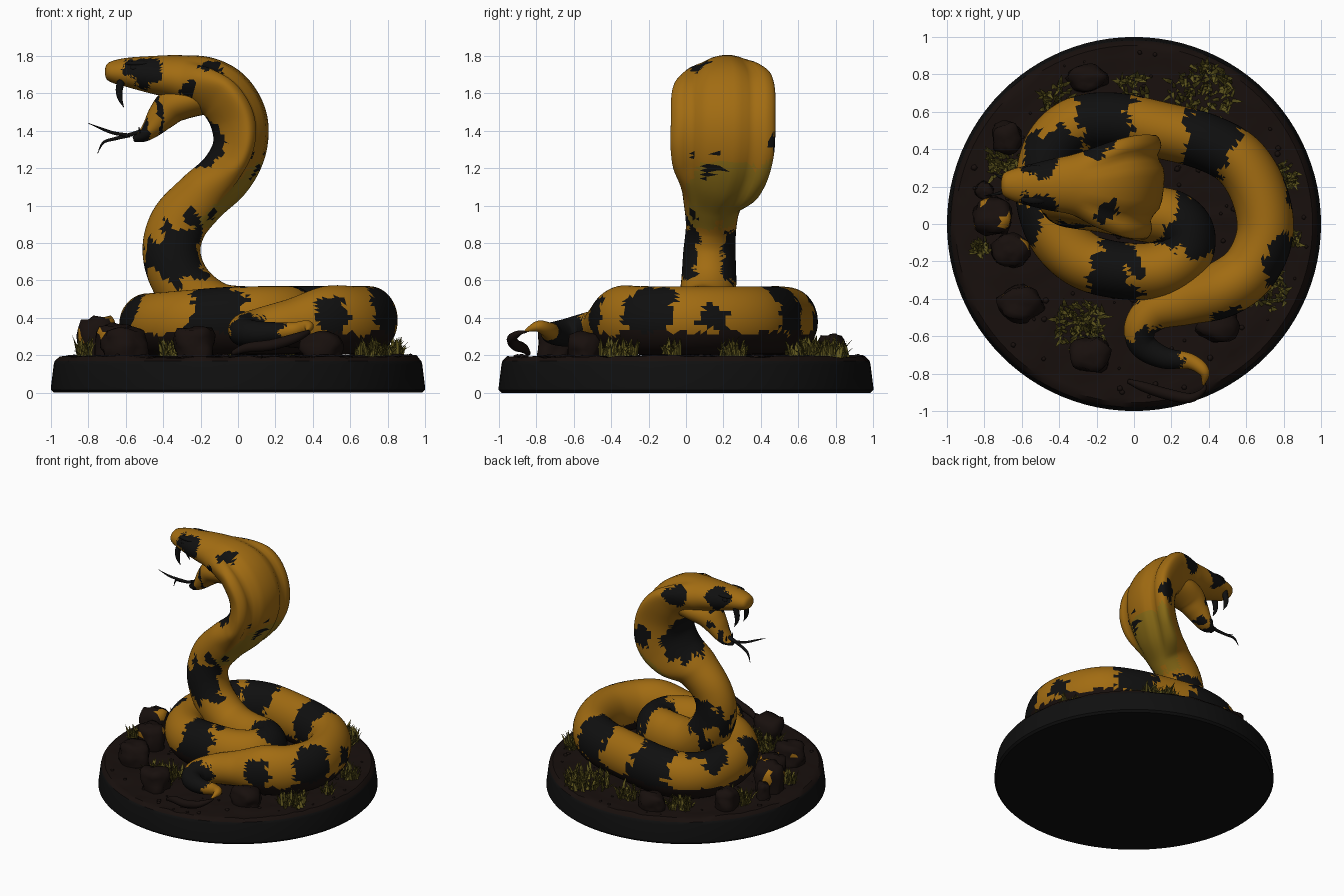
import bpy, bmesh, math, random
from mathutils import Vector, Matrix, noise

if "Cube" in bpy.data.objects:
    bpy.data.objects.remove(bpy.data.objects["Cube"])

random.seed(4)
Z = Vector((0, 0, 1))

def mat(name, r, g, b):
    m = bpy.data.materials.new(name)
    m.diffuse_color = (r, g, b, 1)
    m.use_nodes = True
    m.node_tree.nodes["Principled BSDF"].inputs["Base Color"].default_value = m.diffuse_color
    return m

GOLD = mat("gold", .36, .15, .006)
BLACK = mat("black", .005, .005, .005)
OLIVE = mat("olive", .27, .16, .009)
SOIL = mat("soil", .009, .005, .004)
GRASS = mat("grass", .11, .09, .012)

def finish(bm, name, mats, smooth=True):
    bmesh.ops.recalc_face_normals(bm, faces=bm.faces)
    me = bpy.data.meshes.new(name)
    bm.to_mesh(me)
    bm.free()
    for m in mats:
        me.materials.append(m)
    ob = bpy.data.objects.new(name, me)
    bpy.context.collection.objects.link(ob)
    for p in me.polygons:
        p.use_smooth = smooth
    return ob

def spline(pts, n):
    """Catmull-Rom through tuples of any length."""
    out = []
    for i in range(len(pts) - 1):
        q = [pts[max(0, min(len(pts) - 1, i + k))] for k in (-1, 0, 1, 2)]
        for s in range(n):
            t = s / n
            out.append([.5 * (2 * b + (c - a) * t + (2 * a - 5 * b + 4 * c - d) * t * t
                              + (3 * b - a - 3 * c + d) * t ** 3) for a, b, c, d in zip(*q)])
    out.append(list(pts[-1]))
    return out

def loft(name, pts, sides, n, mats, side=None, colour=None):
    """Tube through (x, y, z, half width, half height) stations."""
    st = spline(pts, n)
    P = [Vector(s[:3]) for s in st]
    bm = bmesh.new()
    rings = []
    for i, s in enumerate(st):
        T = (P[min(i + 1, len(P) - 1)] - P[max(i - 1, 0)]).normalized()
        if side is None:
            side = Z.cross(T)
        if abs(T.z) < .25 and s[2] < .5:      # keep the coils level
            side = Z.cross(T)
        side = (side - T * side.dot(T)).normalized()
        D = T.cross(side)
        w, h = max(s[3], .002), max(s[4], .002)
        k = max(0, min(1, (w - .17) / .09))   # how far the hood is spread
        ring = []
        for j in range(sides):
            a = math.tau * j / sides
            c, sn = math.cos(a), math.sin(a)
            u = w * math.copysign(abs(c) ** (1 - .25 * k), c)
            d = h * sn * (1 - .38 * k * c * c) + k * .065 * c * c
            if sn > 0:
                d -= k * .035 * math.exp(-((abs(c) - .5) / .17) ** 2)
            ring.append(bm.verts.new(P[i] + side * u + D * d))
        rings.append(ring)
    for a, b in zip(rings, rings[1:]):
        for j in range(sides):
            bm.faces.new((a[j], a[j - 1], b[j - 1], b[j]))
    bm.faces.new(rings[0])
    bm.faces.new(rings[-1])
    if colour:
        bmesh.ops.triangulate(bm, faces=bm.faces)
        for f in bm.faces:
            f.material_index = colour(f.calc_center_median())
    return finish(bm, name, mats)

# Snake: tail, coils, raised neck with hood, upper head
tail = [(.37, -.86, .33, .006), (.375, -.79, .355, .03), (.30, -.735, .335, .042), (.16, -.715, .32, .058),
        (.05, -.65, .32, .073), (.035, -.55, .335, .088), (.12, -.46, .345, .108), (.28, -.41, .37, .13)]
coil = [(.47, -.35), (.62, -.24), (.7, -.05), (.67, .16), (.56, .34), (.38, .44), (.15, .5), (-.1, .55),
        (-.3, .53), (-.43, .42), (-.48, .25), (-.47, .08), (-.40, -.08), (-.26, -.20), (-.06, -.25),
        (.13, -.245), (.26, -.17), (.28, -.05), (.2, .03), (.04, .06)]
neck = [(-.14, .1, .44, .15, .16), (-.29, .12, .57, .148, .155), (-.355, .125, .74, .14, .155),
        (-.32, .135, .9, .135, .155), (-.2, .145, 1.04, .165, .145), (-.07, .18, 1.16, .24, .14),
        (.005, .2, 1.3, .278, .14), (.005, .205, 1.45, .28, .15), (-.065, .205, 1.58, .275, .15),
        (-.18, .205, 1.65, .23, .145), (-.32, .21, 1.685, .165, .12), (-.46, .208, 1.7, .135, .1),
        (-.58, .208, 1.712, .105, .08), (-.66, .21, 1.715, .08, .062), (-.7, .21, 1.715, .055, .042),
        (-.712, .21, 1.715, .01, .01)]

def coil_z(x):                                # coils sink slightly to the left
    return .387 + .05 * min(0, x)

body = ([(x, y, z, r, r) for x, y, z, r in tail]
        + [(x, y, coil_z(x), .152, .182 + .03 * min(0, x)) for x, y in coil] + neck)

# Dark patches: centre and radius
patches = [(-.14, .56, .4, .21), (.4, .44, .42, .2), (.8, -.2, .45, .15), (-.1, -.26, .4, .2),
           (.3, -.03, .42, .19), (-.42, .36, .45, .17), (.1, -.7, .32, .17), (.5, -.48, .42, .1),
           (.83, .15, .4, .08), (-.56, .02, .42, .12), (-.3, .12, .73, .2), (-.07, .2, 1.3, .2),
           (-.14, .2, 1.15, .12), (-.5, .08, 1.73, .1), (-.5, .33, 1.74, .09), (-.24, .04, 1.63, .05),
           (-.13, .06, 1.77, .07), (.06, .48, 1.35, .08), (-.2, .42, 1.7, .08), (-.24, .1, .92, .11)]

def skin(c):
    j = .05 * noise.noise(c * 14) + random.uniform(-.01, .01)
    if c.z + j * .6 < .32 and not (c.y < -.5):
        return 3                              # belly in the soil
    spine = abs(c.y - .13) < .07 + j and c.x > -.27 and .56 < c.z < 1
    if not spine and any((c - Vector(p[:3])).length + j < p[3] for p in patches):
        return 1
    return 2 if .9 < c.z + j < 1.23 and c.x > .02 + (c.z - 1.15) else 0

SKIN = (GOLD, BLACK, OLIVE, SOIL)
loft("snake_body", body, 44, 8, SKIN, colour=skin)
back = Vector((0, -1, 0))
jaw = [(-.1, .21, 1.6, .15, .1), (-.24, .21, 1.57, .15, .095), (-.34, .21, 1.54, .128, .095),
       (-.405, .21, 1.48, .098, .08), (-.46, .21, 1.415, .078, .055), (-.51, .21, 1.372, .058, .034),
       (-.56, .21, 1.355, .02, .014)]
loft("lower_jaw", jaw, 28, 6, SKIN, back, lambda c: 1 if c.x < -.4 and noise.noise(c * 12) > -.05 else 0)

# Fangs, eyes and brows, mirrored about the head's middle
def ball(name, centre, scale, m):
    bm = bmesh.new()
    bmesh.ops.create_uvsphere(bm, u_segments=20, v_segments=12, radius=1,
                              matrix=Matrix.Translation(centre) @ Matrix.Diagonal((*scale, 1)))
    return finish(bm, name, [m])

for s, tag in ((-1, "right"), (1, "left")):
    y = .21 + s * .058
    loft("fang_" + tag, [(-.62, y, 1.68, .022, .022), (-.635, y, 1.62, .02, .02), (-.63, y, 1.57, .013, .013),
                         (-.61, y, 1.525, .001, .001)], 10, 4, [BLACK], back)
    loft("lower_tooth_" + tag, [(-.52, y - s * .02, 1.37, .01, .01), (-.53, y - s * .02, 1.42, .001, .001)],
         8, 3, [BLACK], back)
    ball("eye_" + tag, (-.555, .21 + s * .092, 1.735), (.024, .018, .018), BLACK)
    ball("brow_" + tag, (-.53, .21 + s * .075, 1.76), (.075, .028, .016), BLACK)
    # Forked tongue
    loft("tongue_fork_" + tag, [(-.58, .21, 1.375, .012, .01),
                                (-.66, .21 + s * .02, 1.372 - s * .015, .011, .009),
                                (-.72, .21 + s * .045, 1.372 - s * .035, .009, .007),
                                (-.8 + (s > 0) * .05, .21 + s * .06, 1.36 - s * .08, .001, .001)],
         8, 5, [BLACK], back)
loft("tongue", [(-.4, .21, 1.46, .025, .012), (-.5, .21, 1.405, .02, .012), (-.59, .21, 1.375, .013, .011)],
     10, 5, [BLACK], back)

# Round base with rough soil on top
def ground(x, y):
    p = Vector((x, y, 0))
    return .194 + .012 * noise.noise(p * 4) + .012 * noise.noise(p * 13)

bm = bmesh.new()
N = 96
rows = [(.985, 0), (1, .015), (1, .03), (.985, .15), (.98, .17)] + [(r, None) for r in
        (.955, .93, .9, .87, .83, .79, .75, .71, .67, .63, .56, .48, .4, .3, .2, .1)]
rings = []
for r, z in rows:
    pts = [(r * math.cos(math.tau * i / N), r * math.sin(math.tau * i / N)) for i in range(N)]
    rings.append([bm.verts.new((x, y, ground(x, y) if z is None else z)) for x, y in pts])
bm.faces.new(rings[0])
bm.faces.new(rings[-1]).material_index = 1
for k, (a, b) in enumerate(zip(rings, rings[1:])):
    for i in range(N):
        bm.faces.new((a[i - 1], a[i], b[i], b[i - 1])).material_index = int(k > 3)
base = finish(bm, "base", (BLACK, SOIL))
bpy.context.view_layer.objects.active = base
base.select_set(True)
bpy.ops.object.shade_smooth_by_angle(angle=math.radians(35))

# Rocks and pebbles
def rock(bm, x, y, z, rx, ry, rz, seed):
    for v in bmesh.ops.create_icosphere(bm, subdivisions=3 if rx > .04 else 1, radius=1)["verts"]:
        p = v.co.copy()
        a = math.atan2(p.y, p.x)
        m = max(abs(p.z), math.hypot(p.x, p.y) * (1 - .1 * abs(math.sin(2 * a + seed))))
        p = p.lerp(p / m, .6) * (.95 + .22 * noise.noise(p * 1.7 + Vector((seed * 7.3, 0, 0))))
        v.co = (x + p.x * rx, y + p.y * ry, z + p.z * rz)

stones = [(-.75, .04, .11, .1, .23), (-.66, -.14, .1, .09, .19), (-.61, -.43, .12, .1, .17), (-.23, -.7, .11, .1, .17),
          (.45, -.54, .12, .09, .14), (-.25, .78, .11, .07, .13), (-.68, .46, .08, .09, .16), (-.8, .18, .05, .05, .13)]
for i, (x, y, rx, ry, h) in enumerate(stones):
    bm = bmesh.new()
    rock(bm, x, y, .19 + h * .3, rx, ry, h * .66, i)
    if i < 3:                                  # speckled stones
        for f in bm.faces:
            c = f.calc_center_median()
            f.material_index = 1 if c.z > .27 and noise.noise(c * 11) > .25 else 0
    finish(bm, f"rock_{i + 1}", (SOIL, GOLD))
bm = bmesh.new()
for i in range(110):
    a, d, r = random.uniform(0, math.tau), .93 * math.sqrt(random.random()), random.uniform(.006, .018)
    x, y = d * math.cos(a), d * math.sin(a)
    rock(bm, x, y, ground(x, y), r, r, r * .7, i)
finish(bm, "pebbles", [SOIL])

# Dead root arching in front of the tail
loft("root", [(-.03, -.84, .21, .012, .012), (.05, -.87, .24, .026, .026), (.18, -.91, .255, .03, .03),
              (.3, -.93, .29, .026, .026), (.37, -.89, .32, .014, .014), (.38, -.85, .325, .004, .004)],
     10, 5, [SOIL])

# Grass tufts made of broad bent blades
bm = bmesh.new()
tufts = [(-.28, -.55, .14, 170), (.36, .7, .17, 160), (-.7, .33, .09, 70), (.73, -.36, .1, 80), (.8, .25, .07, 60),
         (-.82, -.13, .04, 30), (.0, .72, .08, 50), (-.4, .66, .1, 65), (.84, -.08, .05, 25)]
for cx, cy, rad, count in tufts:
    for _ in range(count):
        a, d = random.uniform(0, math.tau), rad * math.sqrt(random.random())
        x, y = cx + d * math.cos(a), cy + d * math.sin(a)
        b = Vector((x, y, ground(x, y) - .005))
        t = random.uniform(0, math.tau)
        lean = Vector((math.cos(t), math.sin(t), 0)) * random.uniform(.02, .065)
        h = random.uniform(.03, .12)
        out = Z.cross(lean).normalized() * random.uniform(.007, .013)
        thick = lean.normalized() * .006
        lo = [bm.verts.new(b + o) for o in (out, -out, thick)]
        hi = [bm.verts.new(b + lean * .45 + Z * h * .65 + o * .9) for o in (out, -out, thick)]
        tip = bm.verts.new(b + lean + Z * h)
        for i in range(3):
            bm.faces.new((lo[i - 1], lo[i], hi[i], hi[i - 1]))
            bm.faces.new((hi[i - 1], hi[i], tip))
        bm.faces.new(lo)
finish(bm, "grass", [GRASS], smooth=False)
